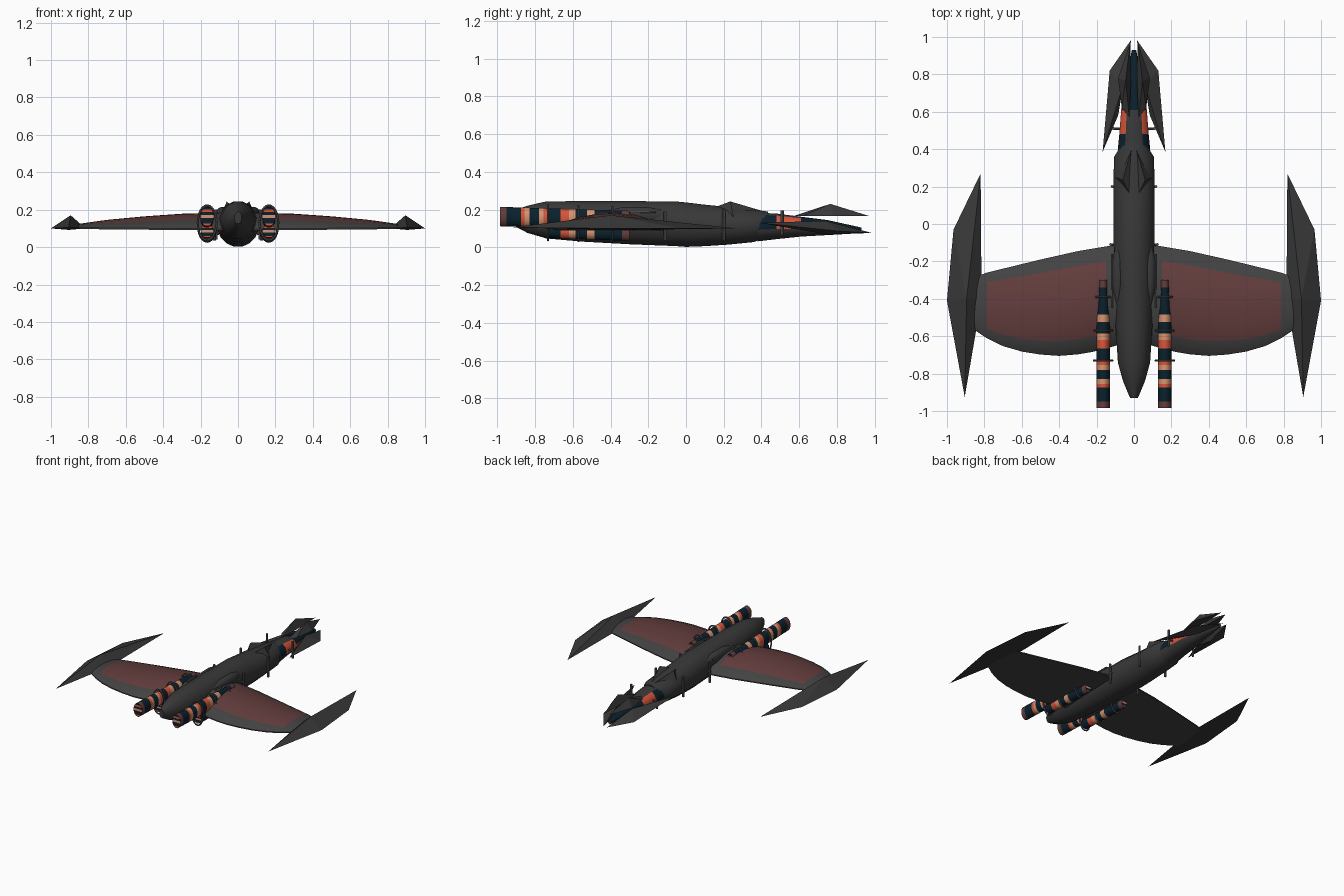
import bpy, bmesh, math
from mathutils import Vector

if "Cube" in bpy.data.objects:
    bpy.data.objects.remove(bpy.data.objects["Cube"])


def material(name, r, g, b):
    m = bpy.data.materials.new(name)
    m.diffuse_color = (r, g, b, 1)
    m.use_nodes = True
    m.node_tree.nodes["Principled BSDF"].inputs["Base Color"].default_value = m.diffuse_color
    return m


GREY = material("hull grey", 0.04, 0.04, 0.04)
TRIM = material("wing grey", 0.055, 0.055, 0.055)
PANEL = material("dull red panel", 0.125, 0.046, 0.046)
NAVY = material("dark navy", 0.003, 0.015, 0.026)
ORANGE = material("orange red", 0.68, 0.09, 0.045)
PEACH = material("peach", 0.68, 0.29, 0.16)
STEEL = material("steel grey", 0.1, 0.1, 0.1)


def finish(name, bm, mats, angle=None):
    bmesh.ops.recalc_face_normals(bm, faces=bm.faces)
    me = bpy.data.meshes.new(name)
    bm.to_mesh(me)
    bm.free()
    for m in mats:
        me.materials.append(m)
    ob = bpy.data.objects.new(name, me)
    bpy.context.collection.objects.link(ob)
    if angle:
        bpy.ops.object.select_all(action='DESELECT')
        bpy.context.view_layer.objects.active = ob
        ob.select_set(True)
        bpy.ops.object.shade_smooth_by_angle(angle=math.radians(angle))
    return ob


def lerp(table, x):
    for (a, p), (b, q) in zip(table, table[1:]):
        if x <= b:
            return p + (q - p) * max(0, (x - a) / (b - a))
    return table[-1][1]


def loft(name, stations, mats, rule=None, n=16, angle=35, cap_colours=None):
    """Skin elliptical sections (y, centre x, half width, bottom z, top z)."""
    bm = bmesh.new()
    rings = []
    for y, cx, hw, z0, z1 in stations:
        ring = []
        for i in range(n):
            a = math.tau * (i + 0.5) / n
            ring.append(bm.verts.new((cx + hw * math.cos(a), y,
                                      (z0 + z1) / 2 + (z1 - z0) / 2 * math.sin(a))))
        rings.append(ring)
    for k, (r, s) in enumerate(zip(rings, rings[1:])):
        for i in range(n):
            f = bm.faces.new((r[i], r[(i + 1) % n], s[(i + 1) % n], s[i]))
            if rule:
                f.material_index = rule(k, math.sin(math.tau * (i + 1) / n))
    for ring in (rings[0], rings[-1]):
        if not cap_colours:
            bm.faces.new(ring)
            continue
        # caps cut into horizontal stripes
        q = n // 4
        for j in range(n // 2 - 1):
            f = bm.faces.new((ring[q - 1 - j], ring[q + j], ring[q + j + 1], ring[q - 2 - j]))
            f.material_index = cap_colours[j % len(cap_colours)]
    return finish(name, bm, mats, angle)


def blade(name, pts, mat=GREY):
    """Faceted blade: convex hull of a few points, one per side."""
    for s, side in ((-1, "left"), (1, "right")):
        bm = bmesh.new()
        for x, y, z in pts:
            bm.verts.new((s * x, y, z))
        bmesh.ops.convex_hull(bm, input=bm.verts)
        finish(f"{name}_{side}", bm, [mat])


def hoop(name, cx, y, cz, rx, rz, t=0.006, n=24, m=6):
    bm = bmesh.new()
    g = []
    for i in range(n):
        a = math.tau * i / n
        g.append([bm.verts.new((cx + (rx + t * math.cos(math.tau * j / m)) * math.cos(a),
                                y + t * math.sin(math.tau * j / m),
                                cz + (rz + t * math.cos(math.tau * j / m)) * math.sin(a)))
                  for j in range(m)])
    for i in range(n):
        for j in range(m):
            bm.faces.new((g[i][j], g[(i + 1) % n][j],
                          g[(i + 1) % n][(j + 1) % m], g[i][(j + 1) % m]))
    finish(name, bm, [STEEL], 50)


def rod(name, p, q, r=0.008, mat=STEEL):
    p, q = Vector(p), Vector(q)
    bpy.ops.mesh.primitive_cylinder_add(vertices=8, radius=r, depth=(q - p).length,
                                        location=(p + q) / 2)
    ob = bpy.context.object
    ob.rotation_euler = (q - p).to_track_quat('Z', 'Y').to_euler()
    ob.name = name
    ob.data.materials.append(mat)


# Main hull
loft("hull", [(-0.93, 0, 0.02, 0.125, 0.19), (-0.915, 0, 0.028, 0.115, 0.195),
              (-0.84, 0, 0.06, 0.075, 0.222), (-0.74, 0, 0.088, 0.045, 0.245),
              (-0.55, 0, 0.1, 0.028, 0.247), (-0.3, 0, 0.106, 0.014, 0.247),
              (-0.05, 0, 0.112, 0.004, 0.245), (0.0, 0, 0.112, 0.0, 0.24),
              (0.1, 0, 0.113, 0.004, 0.228), (0.22, 0, 0.113, 0.012, 0.216),
              (0.36, 0, 0.108, 0.026, 0.202), (0.435, 0, 0.06, 0.06, 0.19)], [GREY])


# Tail boom: grey with navy and orange patches
def boom_colour(k, s):
    if s < -0.05 or (k < 2 and s > 0.8):
        return 0
    if k == 1 or (k == 2 and s < 0.3):
        return 2
    return 1


loft("tail_boom", [(0.38, 0, 0.09, 0.03, 0.185), (0.48, 0, 0.08, 0.042, 0.18),
                   (0.61, 0, 0.07, 0.056, 0.163), (0.75, 0, 0.045, 0.064, 0.145),
                   (0.93, 0, 0.012, 0.075, 0.105)], [GREY, NAVY, ORANGE], boom_colour)

# Wings: lens section, red panel inset on the upper side
rear = [(0.06, -0.105), (0.3, -0.145), (0.5, -0.19), (0.82, -0.268), (0.87, -0.29)]
front = [(0.06, -0.64), (0.2, -0.68), (0.3, -0.697), (0.4, -0.705), (0.5, -0.698),
         (0.6, -0.682), (0.7, -0.653), (0.785, -0.612), (0.87, -0.555)]
crest = [(0.06, 0.186), (0.3, 0.179), (0.5, 0.165), (0.7, 0.146), (0.87, 0.122)]
xs = [0.06, 0.15, 0.22, 0.3, 0.4, 0.5, 0.6, 0.7, 0.785, 0.87]
cs = [0, 0.05, 0.145, 0.25, 0.4, 0.55, 0.7, 0.78, 0.86, 0.95, 1]
for s, side in ((-1, "left"), (1, "right")):
    bm = bmesh.new()
    top, bot = [], []
    for x in xs:
        y0, y1, zc = lerp(front, x), lerp(rear, x), lerp(crest, x)
        zb = 0.088 + 0.01 * x
        top.append([bm.verts.new((s * x, y0 + (y1 - y0) * c,
                                  zb + 0.008 + (zc - zb - 0.008) * math.sin(math.pi * c) ** 0.7
                                  if 0 < c < 1 else zb + 0.008)) for c in cs])
        bot.append([bm.verts.new((s * x, y0 + (y1 - y0) * c, zb)) for c in cs])
    nx, nc = len(xs) - 1, len(cs) - 1
    for i in range(nx):
        for j in range(nc):
            f = bm.faces.new((top[i][j], top[i + 1][j], top[i + 1][j + 1], top[i][j + 1]))
            f.material_index = 1 if 1 <= i < nx - 1 and 2 <= j < nc - 2 else 0
            bm.faces.new((bot[i][j], bot[i + 1][j], bot[i + 1][j + 1], bot[i][j + 1]))
        for j in (0, nc):
            bm.faces.new((top[i][j], top[i + 1][j], bot[i + 1][j], bot[i][j]))
    for i in (0, nx):
        bm.faces.new(top[i] + bot[i][::-1])
    finish(f"wing_{side}", bm, [TRIM, PANEL], 30)

# Wingtip blades
blade("wingtip_blade", [(0.82, 0.27, 0.1), (0.965, -0.03, 0.1), (1.0, -0.41, 0.1),
                        (0.905, -0.925, 0.105), (0.855, -0.6, 0.1), (0.815, -0.4, 0.1),
                        (0.895, -0.4, 0.17), (0.905, -0.35, 0.092)])
# Lower tail blades
blade("lower_tail_blade", [(0.015, 0.985, 0.076), (0.13, 0.82, 0.085), (0.168, 0.385, 0.13),
                           (0.085, 0.58, 0.11), (0.06, 0.74, 0.14), (0.07, 0.75, 0.068)])
# Upper tail fins
blade("upper_tail_fin", [(0.02, 0.97, 0.166), (0.025, 0.57, 0.166), (0.065, 0.62, 0.166),
                         (0.085, 0.78, 0.166), (0.015, 0.77, 0.166), (0.045, 0.765, 0.23)])
# Dorsal fins over the rear hull
blade("dorsal_fin", [(0.004, 0.43, 0.185), (0.004, 0.12, 0.2), (0.1, 0.25, 0.16),
                     (0.02, 0.25, 0.2), (0.06, 0.235, 0.243)])

# Striped side pods: upper tube, lower tube, hoops; plus shoulder fairings and rods
bands = [(-0.985, PANEL), (-0.95, NAVY), (-0.875, ORANGE), (-0.855, PEACH), (-0.83, NAVY),
         (-0.78, PEACH), (-0.755, ORANGE), (-0.73, NAVY), (-0.665, ORANGE), (-0.62, PEACH),
         (-0.585, NAVY), (-0.525, PEACH), (-0.485, NAVY), (-0.34, PANEL), (-0.3, PANEL)]
pod_mats = [PANEL, NAVY, ORANGE, PEACH]
for s, side in ((-1, "left"), (1, "right")):
    x = s * 0.165

    def tube(name, cuts, hw, c0, c1, h):
        y0, y1 = cuts[0][0], cuts[-1][0]
        st = []
        for y, _ in cuts:
            c = c0 + (c1 - c0) * (y - y0) / (y1 - y0)
            st.append((y, x, hw * (1 - 0.3 * max(0, y + 0.45) / 0.15), c - h, c + h))
        loft(name, st, pod_mats, lambda k, _: pod_mats.index(cuts[k][1]), 20,
             cap_colours=(1, 1, 2, 1, 3))

    tube(f"upper_pod_tube_{side}", bands, 0.036, 0.163, 0.142, 0.052)
    tube(f"lower_pod_tube_{side}", bands[7:], 0.034, 0.085, 0.07, 0.036)
    for k, y in enumerate((-0.73, -0.57, -0.39)):
        hoop(f"pod_hoop_{side}_{k}", x, y, 0.13 - 0.004 * k, 0.05, 0.093)
    loft(f"shoulder_fairing_{side}",
         [(-0.44, s * 0.08, 0.012, 0.15, 0.19), (-0.33, s * 0.085, 0.036, 0.12, 0.215),
          (-0.2, s * 0.085, 0.036, 0.12, 0.215), (-0.1, s * 0.08, 0.012, 0.15, 0.19)], [GREY])
    rod(f"shoulder_rod_{side}", (s * 0.118, -0.45, 0.187), (s * 0.118, -0.16, 0.187), 0.006)
    for k, (y, xr, z0, z1) in enumerate(((-0.11, 0.125, 0.035, 0.19), (0.2, 0.117, 0.04, 0.2),
                                         (0.51, 0.11, 0.065, 0.195))):
        rod(f"hull_rod_{side}_{k}", (s * xr, y, z0), (s * xr, y, z1))
        rod(f"hull_rod_mount_{side}_{k}", (s * 0.06, y, 0.12), (s * xr, y, 0.12), 0.007)
